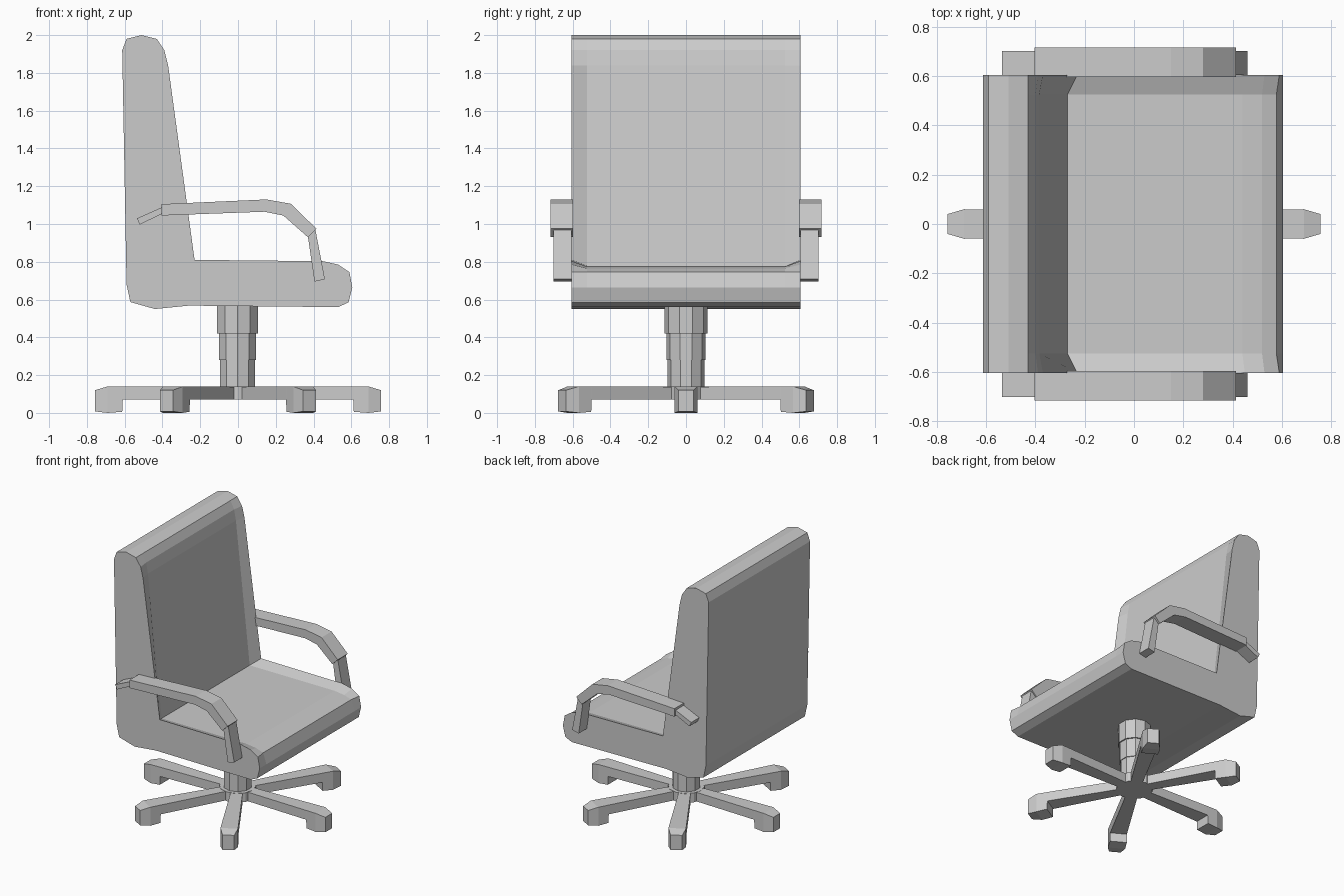
import bpy, bmesh
from math import cos, sin, radians

if "Cube" in bpy.data.objects:
    bpy.data.objects.remove(bpy.data.objects["Cube"])


def loft(name, rings):
    """Skin a list of equal-length vertex rings and cap both ends."""
    bm = bmesh.new()
    vs = [[bm.verts.new(p) for p in ring] for ring in rings]
    n = len(vs[0])
    for a, b in zip(vs, vs[1:]):
        for i in range(n):
            j = (i + 1) % n
            bm.faces.new((a[i], a[j], b[j], b[i]))
    bm.faces.new(vs[0])
    bm.faces.new(vs[-1])
    bmesh.ops.recalc_face_normals(bm, faces=bm.faces)
    me = bpy.data.meshes.new(name)
    bm.to_mesh(me)
    bm.free()
    ob = bpy.data.objects.new(name, me)
    bpy.context.collection.objects.link(ob)
    return ob


def slab(name, profile, y0, y1):
    """Extrude an x-z profile between two y positions."""
    return loft(name, [[(x, y, z) for x, z in profile] for y in (y0, y1)])


# Seat and backrest: one side profile, with the cushion faces sunk in the middle
shell = [(-0.59, 0.68), (-0.57, 0.587), (-0.44, 0.55), (-0.26, 0.568), (0.53, 0.56),
         (0.585, 0.585), (0.605, 0.665)]
outer = shell + [(0.59, 0.745), (0.53, 0.785), (0.45, 0.803), (-0.23, 0.81),
                 (-0.37, 1.84), (-0.39, 1.92), (-0.43, 1.98)]
inner = shell + [(0.578, 0.745), (0.52, 0.765), (0.44, 0.775), (-0.27, 0.778),
                 (-0.385, 1.84), (-0.40, 1.92), (-0.43, 1.98)]
top = [(-0.51, 2.0), (-0.59, 1.98), (-0.613, 1.92)]
loft("seat_and_back", [[(x, y, z) for x, z in prof + top] for y, prof in
                       ((-0.605, outer), (-0.525, inner), (0.525, inner), (0.605, outer))])

# Armrests: padded bar with a thin rear bracket and a front post
pad = [(-0.405, 1.105), (0.15, 1.13), (0.28, 1.107), (0.415, 0.975),
       (0.37, 0.93), (0.24, 1.045), (0.14, 1.065), (-0.405, 1.045)]
bracket = [(-0.535, 1.03), (-0.40, 1.09), (-0.40, 1.055), (-0.52, 0.997)]
post = [(0.37, 0.935), (0.41, 0.968), (0.46, 0.708), (0.405, 0.695)]
for side, s in (("left", 1), ("right", -1)):
    slab(side + "_arm_pad", pad, 0.597 * s, 0.717 * s)
    slab(side + "_arm_bracket", bracket, 0.606 * s, 0.702 * s)
    slab(side + "_arm_post", post, 0.606 * s, 0.702 * s)

# Stepped column and hub
for name, r, z0, z1, n in (("hub", 0.125, 0.07, 0.14, 12),
                           ("column_lower", 0.098, 0.13, 0.285, 10),
                           ("column_middle", 0.104, 0.28, 0.425, 10),
                           ("column_upper", 0.114, 0.42, 0.58, 10)):
    bpy.ops.mesh.primitive_cylinder_add(vertices=n, radius=r, depth=z1 - z0,
                                        location=(-0.003, 0, (z0 + z1) / 2))
    bpy.context.object.name = name

# Six tapered legs with stepped feet: (distance, half width, bottom, top)
sections = [(0.06, 0.04, 0.07, 0.138), (0.61, 0.058, 0.07, 0.14), (0.613, 0.058, 0.006, 0.14),
            (0.69, 0.06, 0.0, 0.14), (0.758, 0.04, 0.008, 0.12)]
for k in range(6):
    a = radians(60 * k)
    rings = []
    for r, w, lo, hi in sections:
        ring = ((r, -w, lo), (r, w, lo), (r, w, hi), (r, -w, hi))
        rings.append([(x * cos(a) - y * sin(a), x * sin(a) + y * cos(a), z) for x, y, z in ring])
    loft("base_leg_%d" % (k + 1), rings)
